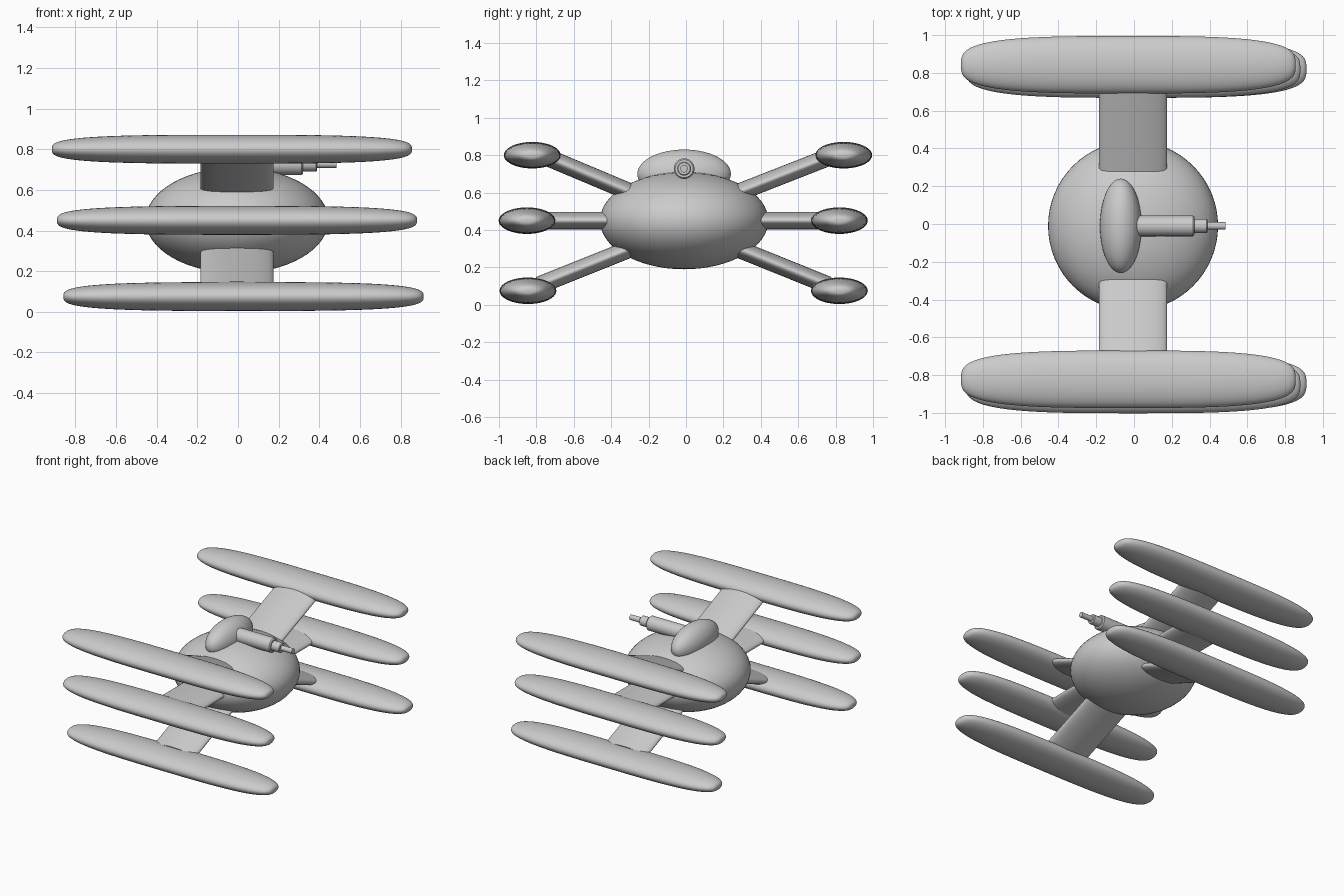
import bpy, math
from math import sin, cos, pi

if "Cube" in bpy.data.objects:
    bpy.data.objects.remove(bpy.data.objects["Cube"])

CX, CY, CZ = -0.005, -0.01, 0.45


def smooth(ob, angle=40):
    bpy.ops.object.select_all(action='DESELECT')
    ob.select_set(True)
    bpy.context.view_layer.objects.active = ob
    bpy.ops.object.shade_smooth_by_angle(angle=math.radians(angle))


def lathe_x(name, profile, loc, sy=1.0, sz=1.0, n=40):
    """Turn (x, radius) points about the x axis, closing both ends."""
    verts, faces = [], []
    for x, r in profile:
        verts += [(x, r * sy * cos(2 * pi * i / n), r * sz * sin(2 * pi * i / n)) for i in range(n)]
    for k in range(len(profile) - 1):
        for i in range(n):
            j = (i + 1) % n
            faces.append((k * n + i, (k + 1) * n + i, (k + 1) * n + j, k * n + j))
    last = (len(profile) - 1) * n
    faces.append(tuple(range(n)))
    faces.append(tuple(reversed(range(last, last + n))))
    me = bpy.data.meshes.new(name)
    me.from_pydata(verts, [], faces)
    ob = bpy.data.objects.new(name, me)
    ob.location = loc
    bpy.context.collection.objects.link(ob)
    smooth(ob)
    return ob


def ellipsoid(name, loc, radii):
    bpy.ops.mesh.primitive_uv_sphere_add(segments=64, ring_count=32, location=loc)
    ob = bpy.context.object
    ob.name = name
    ob.scale = radii
    smooth(ob)


def strut(name, a, b):
    """Flattened round bar between (y, z) points a and b."""
    dy, dz = b[0] - a[0], b[1] - a[1]
    bpy.ops.mesh.primitive_cylinder_add(
        vertices=48, radius=1, depth=1,
        location=(CX, (a[0] + b[0]) / 2, (a[1] + b[1]) / 2),
        rotation=(math.atan2(-dy, dz), 0, 0))
    ob = bpy.context.object
    ob.name = name
    ob.scale = (0.18, 0.047, math.hypot(dy, dz))
    smooth(ob)


# central body and low turret dome
ellipsoid("body", (CX, CY, CZ), (0.45, 0.45, 0.26))
ellipsoid("turret", (-0.07, CY, 0.70), (0.11, 0.25, 0.13))

# stepped gun barrel
lathe_x("gun_barrel", [(-0.07, 0.055), (0.312, 0.055), (0.32, 0.048), (0.32, 0.037),
                       (0.385, 0.037), (0.39, 0.032), (0.39, 0.020), (0.485, 0.020)],
        (0, CY, 0.728))

# long pods with blunt, rounded ends (superellipse outline)
N, STEPS = 3.3, 48
outline = []
for k in range(STEPS + 1):
    t = pi * (0.001 + 0.998 * k / STEPS)
    c = cos(t)
    outline.append((-math.copysign(abs(c) ** (2 / N), c) * 0.886, sin(t) ** (2 / N)))

# level: pod x, pod z, back y, front y, strut root z, strut end z
LEVELS = {
    "upper": (-0.03, 0.80, 0.843, -0.822, 0.565, 0.797),
    "middle": (-0.005, 0.45, 0.82, -0.85, 0.45, 0.45),
    "lower": (0.027, 0.075, 0.82, -0.845, 0.335, 0.105),
}
for level, (px, pz, back, front, z0, z1) in LEVELS.items():
    for side, y in (("back", back), ("front", front)):
        s = 1 if y > 0 else -1
        lathe_x(f"{level}_{side}_pod", outline, (px, y, pz), 0.152, 0.071)
        strut(f"{level}_{side}_strut", (0.2 * s + CY, z0), (y - 0.06 * s, z1))
